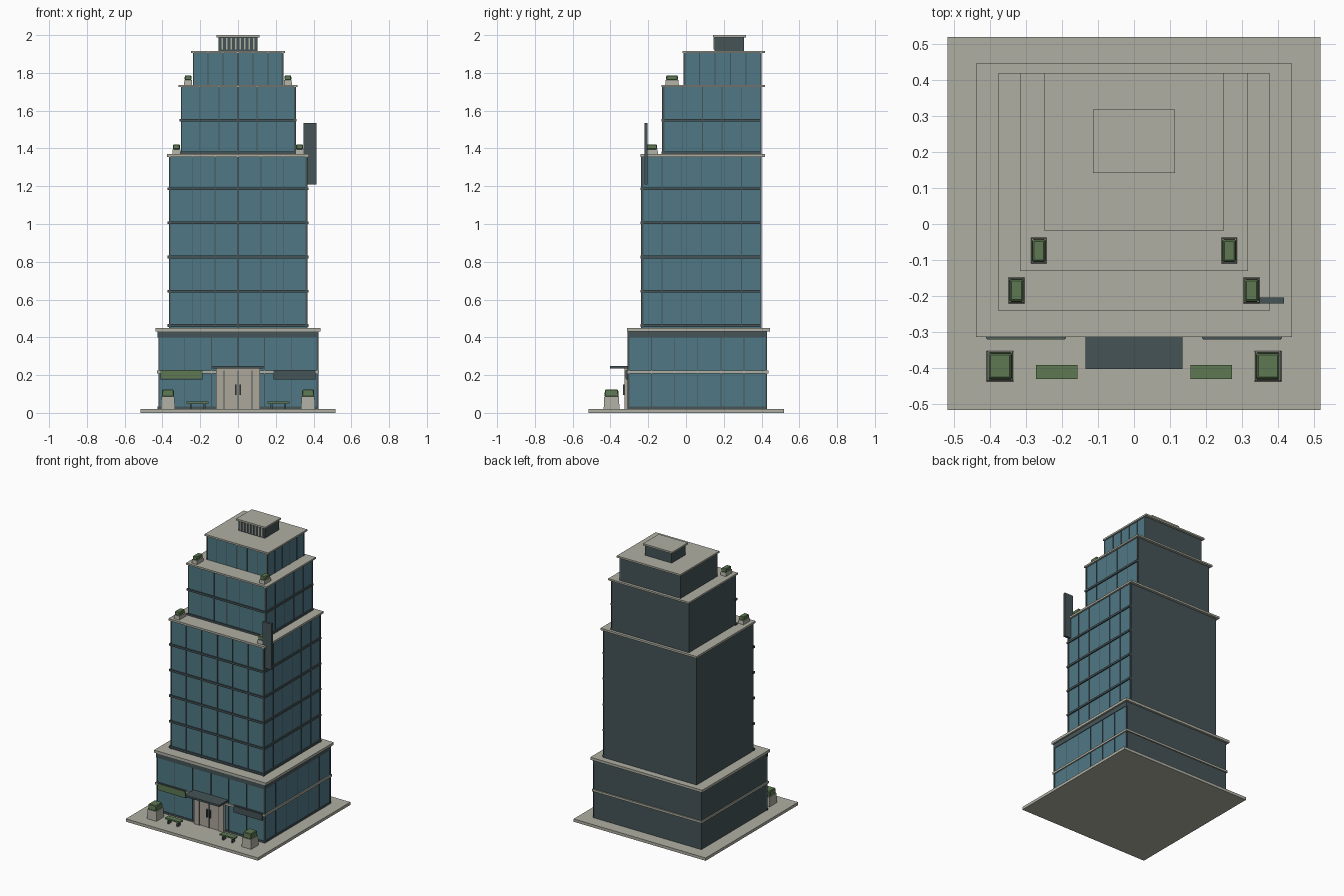
import bpy
import bmesh

cube = bpy.data.objects.get("Cube")
if cube:
    bpy.data.objects.remove(cube, do_unlink=True)


def material(name, rgb):
    mat = bpy.data.materials.new(name)
    mat.use_nodes = True
    mat.diffuse_color = (*rgb, 1)
    for node in mat.node_tree.nodes:
        if node.type == 'BSDF_PRINCIPLED':
            node.inputs["Base Color"].default_value = (*rgb, 1)
            node.inputs["Roughness"].default_value = 0.8
    return mat


stone = material("pale stone", (0.43, 0.43, 0.37))
beige = material("warm beige", (0.42, 0.39, 0.33))
glass = material("teal glass", (0.08, 0.19, 0.24))
dark = material("dark slate", (0.06, 0.088, 0.094))
green = material("leaf green", (0.11, 0.19, 0.085))


def box(name, mat, x, y, z, taper=1.0, bevel=0.0):
    """Box between (min, max) pairs; taper scales the top face."""
    mid = [(a + b) / 2 for a, b in (x, y, z)]
    size = [b - a for a, b in (x, y, z)]
    bm = bmesh.new()
    bmesh.ops.create_cube(bm, size=1)
    for v in bm.verts:
        k = taper if v.co.z > 0 else 1
        v.co = (v.co.x * size[0] * k, v.co.y * size[1] * k, v.co.z * size[2])
    if bevel:
        bmesh.ops.bevel(bm, geom=bm.edges[:], offset=bevel, segments=1, affect='EDGES')
    mesh = bpy.data.meshes.new(name)
    bm.to_mesh(mesh)
    bm.free()
    mesh.materials.append(mat)
    obj = bpy.data.objects.new(name, mesh)
    obj.location = mid
    bpy.context.collection.objects.link(obj)
    return obj


def span(center, width):
    return (center - width / 2, center + width / 2)


def ledge(name, mat, half, front, z, out=0.008):
    """Strip that wraps the two glazed sides, front and +x."""
    box(name + "_front", mat, (-half - out, half + out), (front - out, front + 0.01), z)
    box(name + "_side", mat, (half - 0.01, half + out), (front, BACK[name.split("_")[0]]), z)


def tier(name, half, front, z, columns, side_columns, floors):
    """Solid core, glazed on the front and +x sides, with mullions and floor ledges."""
    back = BACK[name]
    z0, z1 = z
    box(name + "_core", dark, (-half, half - 0.006), (front + 0.006, back), z)
    box(name + "_front_glass", glass, (-half, half), (front, front + 0.006), z)
    box(name + "_side_glass", glass, (half - 0.006, half), (front + 0.006, back - 0.004), z)
    for i in range(1, columns):
        width = 0.01 if i * 2 == columns else 0.004
        x = -half + 2 * half * i / columns
        box(name + "_front_mullion", dark, span(x, width), (front - 0.003, front), z)
    for i in range(1, side_columns):
        y = front + (back - front) * i / side_columns
        box(name + "_side_mullion", dark, (half, half + 0.003), span(y, 0.004), z)
    # Slim corner posts
    box(name + "_corner_post", dark, (half - 0.007, half + 0.004), (front - 0.004, front + 0.007), z)
    box(name + "_left_post", dark, (-half, -half + 0.006), (front - 0.004, front), z)
    box(name + "_back_post", dark, (half, half + 0.004), (back - 0.008, back), z)
    for level in floors:
        ledge(name + "_floor_ledge", dark, half, front, span(level, 0.014))


def cornice(name, half, front, back, z):
    box(name, stone, (-half, half), (front, back), z)


def planter(name, x, y, z, size, pot_height, shrub_height):
    w, d = size
    top = z + pot_height
    box(name + "_pot", stone, span(x, w), span(y, d), (z, top), taper=0.92)
    box(name + "_shrub", green, span(x, w * 0.88), span(y, d * 0.9),
        (top, top + shrub_height), taper=0.92, bevel=0.004)


BACK = {"podium": 0.43, "tower": 0.4, "setback": 0.4, "crown": 0.4}

# Ground slab
box("ground_slab", stone, (-0.517, 0.517), (-0.516, 0.518), (0, 0.02))

# Podium with stone string course and dark frieze
tier("podium", 0.422, -0.305, (0.02, 0.435), 6, 6, [])
ledge("podium_frieze", dark, 0.422, -0.305, (0.4, 0.432), 0.004)
ledge("podium_plinth", dark, 0.422, -0.305, (0.02, 0.033), 0.004)
box("podium_string_course", stone, (-0.43, 0.43), (-0.313, 0.438), (0.209, 0.224))
cornice("podium_cornice", 0.438, -0.313, 0.445, (0.432, 0.45))

# Stepped tower
tier("tower", 0.364, -0.233, (0.45, 1.36), 6, 6, [0.463 + 0.181 * i for i in range(5)])
cornice("tower_cornice", 0.376, -0.241, 0.419, (1.356, 1.37))
tier("setback", 0.303, -0.122, (1.37, 1.727), 6, 5, [1.376, 1.55])
cornice("setback_cornice", 0.316, -0.13, 0.419, (1.725, 1.737))
tier("crown", 0.238, -0.01, (1.737, 1.907), 6, 5, [])
cornice("crown_cornice", 0.249, -0.018, 0.419, (1.904, 1.916))

# Rooftop plant room with louvres
box("plant_room", dark, (-0.104, 0.104), (0.152, 0.308), (1.916, 1.99))
for i in range(8):
    box("plant_room_louvre", stone, span(-0.084 + 0.024 * i, 0.009), (0.146, 0.152), (1.924, 1.984))
cornice("plant_room_cap", 0.114, 0.142, 0.318, (1.988, 2.0))

# Entrance portal, doors and canopy
box("portal", beige, (-0.116, 0.116), (-0.32, -0.3), (0.02, 0.236))
for s in (-1, 1):
    box("portal_jamb", beige, span(s * 0.096, 0.04), (-0.326, -0.318), (0.02, 0.236))
    box("door_leaf", beige, span(s * 0.037, 0.068), (-0.323, -0.318), (0.024, 0.222))
    box("door_seam", dark, span(s * 0.0735, 0.004), (-0.3245, -0.318), (0.02, 0.225))
    box("door_handle", dark, span(s * 0.012, 0.006), (-0.334, -0.322), (0.095, 0.15))
box("door_gap", dark, span(0, 0.004), (-0.3245, -0.318), (0.02, 0.225))
box("canopy", dark, (-0.135, 0.135), (-0.402, -0.305), (0.234, 0.247))

# Shop fascia boards
for name, s, mat in (("left", 1, dark), ("right", -1, green)):
    box(name + "_fascia_back", dark, span(s * 0.299, 0.222), (-0.317, -0.305), (0.178, 0.228))
    box(name + "_fascia", mat, span(s * 0.299, 0.216), (-0.32, -0.316), (0.181, 0.224))

# Blade sign on the front corner
box("blade_sign", dark, (0.348, 0.416), (-0.221, -0.204), (1.21, 1.534))

# Benches and planters, mirrored
for s in (-1, 1):
    bench = s * 0.214
    box("bench_seat", green, span(bench, 0.115), (-0.43, -0.391), (0.051, 0.061))
    for side in (-1, 1):
        box("bench_leg", dark, span(bench + side * 0.036, 0.01), (-0.425, -0.396), (0.02, 0.051))
    planter("street_planter", s * 0.371, -0.394, 0.02, (0.075, 0.084), 0.066, 0.038)
    planter("tower_planter", s * 0.326, -0.184, 1.37, (0.044, 0.072), 0.025, 0.026)
    planter("setback_planter", s * 0.264, -0.074, 1.737, (0.043, 0.072), 0.025, 0.025)
